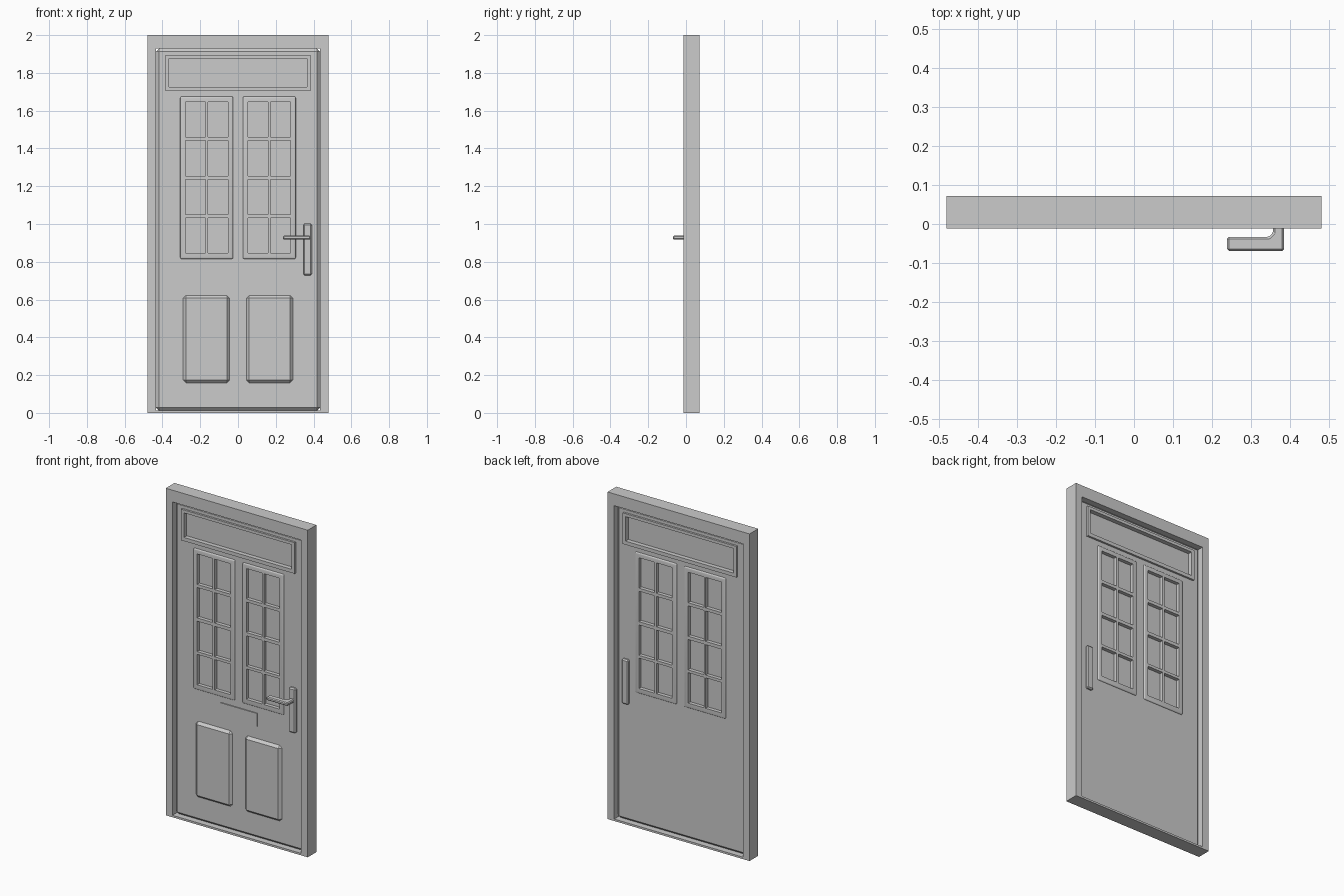
import bpy, bmesh
from mathutils import Vector

if "Cube" in bpy.data.objects:
    bpy.data.objects.remove(bpy.data.objects["Cube"])


def boxes(name, extents, bevel=0.0, segments=1):
    """One object made of boxes given as (x0, x1, y0, y1, z0, z1)."""
    bm = bmesh.new()
    for x0, x1, y0, y1, z0, z1 in extents:
        vs = bmesh.ops.create_cube(bm, size=1)["verts"]
        for v in vs:
            v.co = Vector(((x0 + x1) / 2 + v.co.x * (x1 - x0),
                           (y0 + y1) / 2 + v.co.y * (y1 - y0),
                           (z0 + z1) / 2 + v.co.z * (z1 - z0)))
    if bevel:
        bmesh.ops.bevel(bm, geom=bm.edges[:], offset=bevel, segments=segments,
                        profile=0.5, affect='EDGES')
    return make(name, bm)


def make(name, bm):
    bmesh.ops.recalc_face_normals(bm, faces=bm.faces[:])
    me = bpy.data.meshes.new(name)
    bm.to_mesh(me)
    bm.free()
    ob = bpy.data.objects.new(name, me)
    bpy.context.collection.objects.link(ob)
    return ob


def prism(name, outline, a, b, axis, bevel=0.0):
    """Extrude a 2D outline from a to b along y or z."""
    bm = bmesh.new()
    pt = (lambda p: (p[0], a, p[1])) if axis == 'y' else (lambda p: (p[0], p[1], a))
    face = bm.faces.new([bm.verts.new(pt(p)) for p in outline])
    ext = bmesh.ops.extrude_face_region(bm, geom=[face])["geom"]
    shift = (0, b - a, 0) if axis == 'y' else (0, 0, b - a)
    bmesh.ops.translate(bm, vec=shift,
                        verts=[v for v in ext if isinstance(v, bmesh.types.BMVert)])
    if bevel:
        bmesh.ops.bevel(bm, geom=bm.edges[:], offset=bevel, segments=1,
                        profile=0.5, affect='EDGES')
    return make(name, bm)


def ring(name, outer, inner, y0, y1):
    """Rectangular frame; outer and inner are (x0, x1, z0, z1)."""
    bm = bmesh.new()
    loops = []
    for y in (y0, y1):
        for x0, x1, z0, z1 in (outer, inner):
            loops.append([bm.verts.new((x, y, z)) for x, z in
                          ((x0, z0), (x1, z0), (x1, z1), (x0, z1))])
    fo, fi, bo, bi = loops
    for p, q in ((fo, fi), (fi, bi), (bi, bo), (bo, fo)):
        for i in range(4):
            j = (i + 1) % 4
            bm.faces.new((p[i], p[j], q[j], q[i]))
    return make(name, bm)


def cut(ob, cutter):
    m = ob.modifiers.new("cut", 'BOOLEAN')
    m.object, m.operation, m.solver = cutter, 'DIFFERENCE', 'EXACT'
    bpy.context.view_layer.objects.active = ob
    bpy.ops.object.modifier_apply(modifier=m.name)


FRONT, BACK, MID = 0.010, 0.050, 0.030

# surrounding frame
ring("door_frame", (-0.48, 0.48, 0, 2), (-0.435, 0.435, 0.012, 1.928), -0.012, 0.072)

# door leaf and rounded window surrounds
leaf = boxes("door_leaf", [(-0.435, 0.435, FRONT, BACK, 0.012, 1.928)], 0.016)
surrounds = [boxes(f"window_surround_{n}",
                   [(x0, x0 + 0.28, FRONT - 0.007, BACK + 0.007, 0.815, 1.675)], 0.008, 4)
             for n, x0 in (("left", -0.306), ("right", 0.026))]

# openings for the panes and the top light
panes = [(x, x + 0.106, -0.1, 0.2, z, z + 0.186)
         for x in (-0.279, -0.160, 0.054, 0.173)
         for z in (0.846, 1.049, 1.255, 1.460)]
top_light = (-0.365, 0.365, -0.1, 0.2, 1.726, 1.876)
cutter = boxes("opening_cutter", panes + [top_light])
cutter.hide_render = True
for ob in [leaf] + surrounds:
    cut(ob, cutter)
bpy.data.objects.remove(cutter)

# smooth only the rounded window surrounds
for ob in surrounds:
    bpy.ops.object.select_all(action='DESELECT')
    ob.select_set(True)
    bpy.context.view_layer.objects.active = ob
    bpy.ops.object.shade_smooth_by_angle(angle=0.6)

# glass
boxes("window_glass", [(x0 - .004, x1 + .004, MID - .005, MID + .005, z0 - .004, z1 + .004)
                       for x0, x1, _, _, z0, z1 in panes])
boxes("top_light_glass", [(-0.37, 0.37, MID - .005, MID + .005, 1.722, 1.88)])

# moulding round the top light, front and back
for n, y0, y1 in (("front", FRONT - 0.012, FRONT + 0.001), ("back", BACK - 0.001, BACK + 0.012)):
    ring(f"top_light_moulding_{n}", (-0.385, 0.385, 1.704, 1.894),
         (-0.365, 0.365, 1.726, 1.876), y0, y1)

# raised lower panels and letter plate, front only
for n, x0 in (("left", -0.292), ("right", 0.042)):
    boxes(f"lower_panel_{n}", [(x0, x0 + 0.25, FRONT - 0.015, FRONT + 0.025, 0.157, 0.624)], 0.017)
boxes("letter_plate", [(-0.125, 0.125, FRONT - 0.006, FRONT + 0.01, 0.696, 0.778)])

# handle plates on both sides
boxes("handle_plate_front", [(0.346, 0.391, FRONT - 0.016, FRONT + 0.012, 0.728, 1.002)], 0.007)
boxes("handle_plate_back", [(0.346, 0.391, BACK - 0.012, BACK + 0.016, 0.728, 1.002)], 0.007)

# L-shaped lever
prism("handle_lever",
      [(0.384, 0.000), (0.384, -0.069), (0.238, -0.069), (0.238, -0.033),
       (0.345, -0.033), (0.356, -0.023), (0.356, 0.000)],
      0.918, 0.938, 'z', 0.005)
